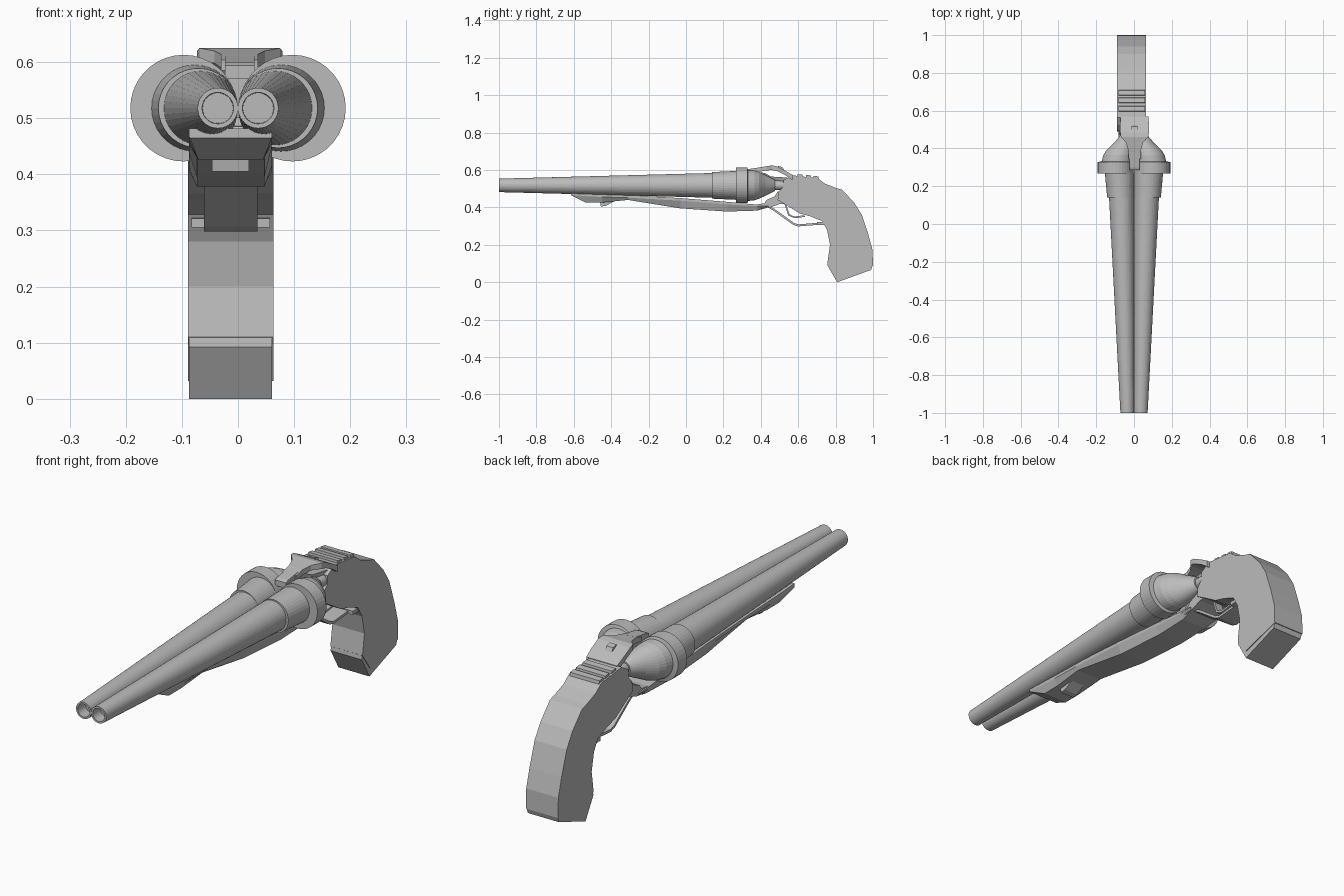
import bpy, bmesh, math
from mathutils import Vector

steel = bpy.data.materials.new("plain grey")
steel.diffuse_color = (0.5, 0.5, 0.5, 1)
CX = -0.013  # the stock and grip sit slightly off centre


def finish(name, bm):
    bmesh.ops.recalc_face_normals(bm, faces=bm.faces)
    me = bpy.data.meshes.new(name)
    bm.to_mesh(me)
    bm.free()
    me.materials.append(steel)
    ob = bpy.data.objects.new(name, me)
    bpy.context.collection.objects.link(ob)
    return ob


def loft(name, rings):
    """Skin a list of equal-length closed rings and cap both ends."""
    bm = bmesh.new()
    vs = [[bm.verts.new(p) for p in r] for r in rings]
    n = len(vs[0])
    for a, b in zip(vs, vs[1:]):
        for i in range(n):
            j = (i + 1) % n
            bm.faces.new((a[i], a[j], b[j], b[i]))
    bm.faces.new(vs[0])
    bm.faces.new(vs[-1])
    return finish(name, bm)


def slab(name, profile, half, cx=CX):
    """Side profile (y, z) extruded across x."""
    return loft(name, [[(x, y, z) for y, z in profile] for x in (cx - half, cx + half)])


def strip(name, path, half, t, cx=CX):
    """Bent flat bar following a side path (y, z)."""
    rings = []
    for i, p in enumerate(path):
        a, b = Vector(path[max(i - 1, 0)]), Vector(path[min(i + 1, len(path) - 1)])
        d = (b - a).normalized()
        oy, oz = -d.y * t / 2, d.x * t / 2
        rings.append([(cx + sx * half, p[0] + s * oy, p[1] + s * oz)
                      for sx, s in ((-1, -1), (1, -1), (1, 1), (-1, 1))])
    return loft(name, rings)


# Barrels: round sections (y, radius, axis offset) including the hollow muzzle
SIDES = 36
sections = [(-0.95, 0.027, 0.036), (-1.0, 0.028, 0.036), (-1.0, 0.036, 0.036),
            (0.14, 0.066, 0.066), (0.14, 0.071, 0.071), (0.267, 0.077, 0.077),
            (0.267, 0.095, 0.097), (0.328, 0.095, 0.097), (0.332, 0.083, 0.088),
            (0.365, 0.08, 0.082), (0.39, 0.072, 0.075), (0.425, 0.055, 0.055),
            (0.475, 0.031, 0.036), (0.475, 0.025, 0.036), (0.54, 0.025, 0.036)]
for side, label in ((-1, "left"), (1, "right")):
    loft(label + "_barrel", [
        [(side * c + r * math.cos(2 * math.pi * k / SIDES), y,
          0.518 + r * math.sin(2 * math.pi * k / SIDES)) for k in range(SIDES)]
        for y, r, c in sections])

# Curved grip and the slightly narrower butt cap
slab("grip", [(0.49, 0.44), (0.495, 0.485), (0.52, 0.51), (0.52, 0.545), (0.565, 0.572),
              (0.705, 0.556), (0.743, 0.527), (0.805, 0.503), (0.835, 0.495), (0.9, 0.425),
              (0.94, 0.36), (0.975, 0.255), (0.997, 0.174), (1.0, 0.088), (0.812, 0.032),
              (0.757, 0.11), (0.77, 0.2), (0.754, 0.28), (0.727, 0.328), (0.663, 0.353),
              (0.61, 0.367), (0.54, 0.41)], 0.0765)
slab("butt_cap", [(0.758, 0.115), (0.755, 0.092), (0.808, 0.0), (0.99, 0.066),
                  (0.998, 0.09), (0.9, 0.08)], 0.074)

# Raised bars on top of the grip
for y, z in ((0.61, 0.568), (0.655, 0.564), (0.695, 0.559)):
    slab("grip_ridge", [(y - 0.017, z - 0.02), (y - 0.013, z + 0.01),
                        (y + 0.013, z + 0.007), (y + 0.018, z - 0.02)], 0.07)

# Fore-end under the barrels: (y, top z, mid z, bottom z, bottom half width)
rings = []
for y, zt, zm, zb, wb in ((-0.615, 0.482, 0.467, 0.465, 0.073), (-0.535, 0.476, 0.46, 0.426, 0.058),
                          (-0.45, 0.472, 0.456, 0.426, 0.058), (-0.31, 0.466, 0.452, 0.44, 0.06),
                          (-0.03, 0.45, 0.436, 0.395, 0.06), (0.22, 0.43, 0.416, 0.378, 0.06),
                          (0.38, 0.415, 0.406, 0.383, 0.06), (0.44, 0.412, 0.408, 0.4, 0.066)):
    w = 0.074
    rings.append([(CX - w, y, zt), (CX + w, y, zt), (CX + w, y, zm),
                  (CX + wb, y, zb), (CX - wb, y, zb), (CX - w, y, zm)])
loft("fore_end", rings)
slab("fore_end_catch", [(-0.46, 0.43), (-0.455, 0.405), (-0.43, 0.408), (-0.385, 0.432)], 0.033)

# Hinge bracket joining fore-end to grip
slab("hinge_bracket", [(0.37, 0.415), (0.4, 0.395), (0.45, 0.4), (0.5, 0.418), (0.53, 0.42),
                       (0.53, 0.49), (0.49, 0.485), (0.475, 0.46), (0.43, 0.44), (0.42, 0.422)], 0.068)

# Trigger guard, its rear foot, and the trigger
strip("trigger_guard", [(0.44, 0.405), (0.47, 0.388), (0.575, 0.312), (0.6, 0.304), (0.735, 0.315)],
      0.048, 0.011)
strip("guard_foot", [(0.7, 0.313), (0.76, 0.315)], 0.07, 0.016)
strip("trigger", [(0.53, 0.42), (0.55, 0.36), (0.58, 0.347), (0.635, 0.354)], 0.02, 0.009)

# Top strap: (y, bottom z, top z, half width), bridging barrels and grip
loft("top_strap", [[(0.003 - w, y, lo), (0.003 + w, y, lo), (0.003 + w, y, hi), (0.003 - w, y, hi)]
                   for y, lo, hi, w in ((0.345, 0.585, 0.604, 0.033), (0.39, 0.59, 0.614, 0.033),
                                        (0.43, 0.598, 0.62, 0.045), (0.46, 0.6, 0.625, 0.072),
                                        (0.485, 0.595, 0.62, 0.076), (0.535, 0.57, 0.594, 0.076),
                                        (0.57, 0.545, 0.574, 0.073))])
slab("sight_block", [(0.285, 0.57), (0.285, 0.594), (0.3, 0.6), (0.38, 0.612), (0.38, 0.58)], 0.026, 0.003)
slab("hammer_stub", [(0.495, 0.59), (0.492, 0.622), (0.515, 0.616), (0.53, 0.59)], 0.016, 0.003)

# Web under the strap, between the barrel breeches
loft("breech_web", [[(-0.02, y, 0.5), (0.02, y, 0.5), (w, y, hi), (-w, y, hi)]
                    for y, hi, w in ((0.33, 0.59, 0.022), (0.42, 0.585, 0.03), (0.455, 0.565, 0.034),
                                     (0.54, 0.56, 0.05))])
